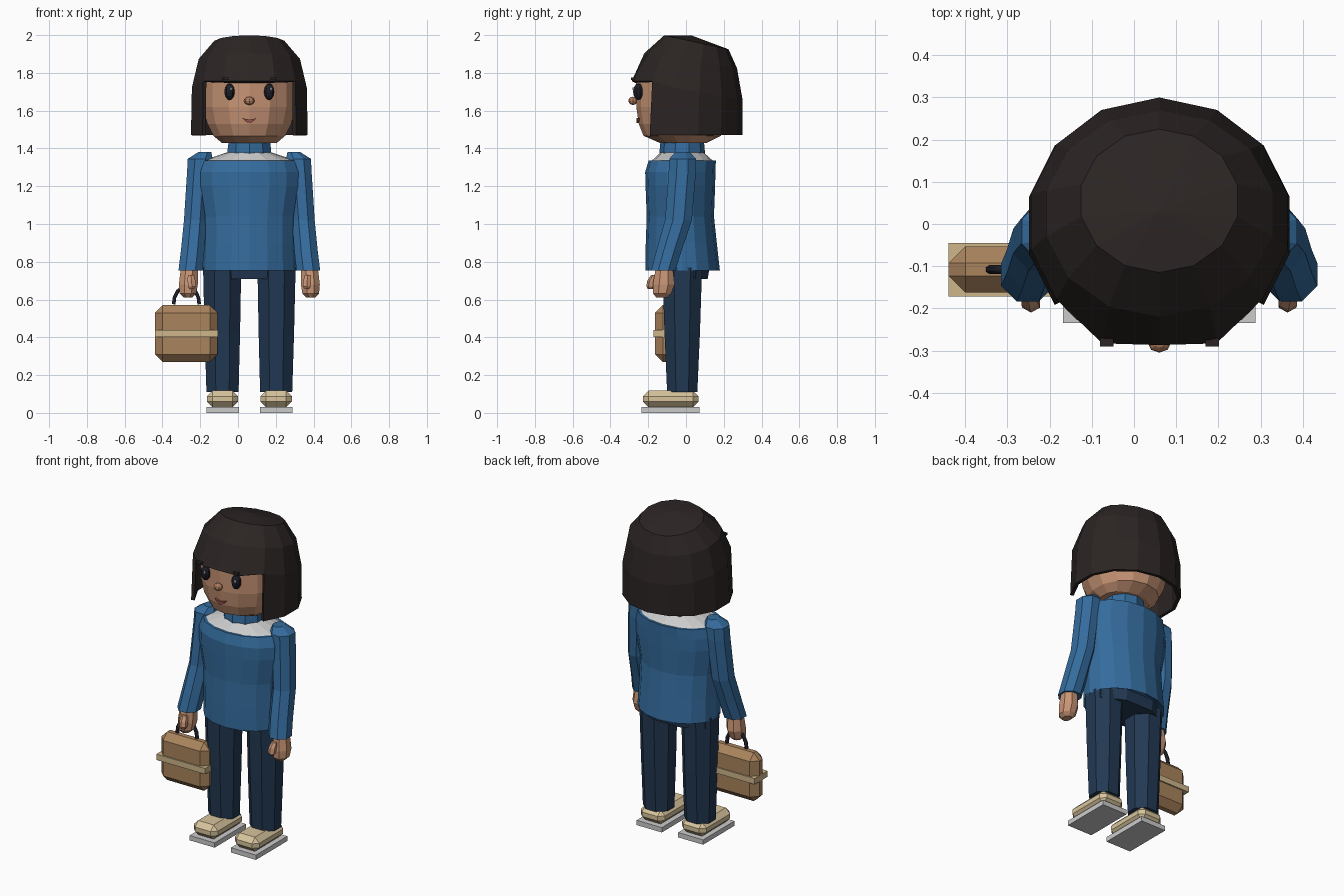
import bpy, bmesh, math
from mathutils import Vector

if "Cube" in bpy.data.objects:
    bpy.data.objects.remove(bpy.data.objects["Cube"])

CX = 0.06  # the figure's own centre line


def mat(name, r, g, b):
    m = bpy.data.materials.new(name)
    m.diffuse_color = (r, g, b, 1)
    m.use_nodes = True
    m.node_tree.nodes["Principled BSDF"].inputs["Base Color"].default_value = m.diffuse_color
    return m


HAIR = mat("hair", .024, .018, .017)
SKIN = mat("skin", .58, .30, .18)
KNIT = mat("knit", .035, .15, .34)
DENIM = mat("denim", .016, .040, .085)
TAN = mat("tan", .40, .23, .11)
CREAM = mat("cream", .62, .47, .26)
SHOE = mat("shoe", .68, .55, .33)
DARK = mat("dark", .012, .013, .02)
LIP = mat("lip", .30, .08, .07)
NOSE = mat("nose", .42, .20, .11)
LIGHT = mat("light", .75, .76, .77)


def finish(name, bm, material):
    bmesh.ops.recalc_face_normals(bm, faces=bm.faces)
    me = bpy.data.meshes.new(name)
    bm.to_mesh(me)
    bm.free()
    ob = bpy.data.objects.new(name, me)
    bpy.context.collection.objects.link(ob)
    me.materials.append(material)
    return ob


def loft(name, rings, n, material, phase=0.0):
    """Join horizontal rings (x, y, z, rx, ry) and cap both ends."""
    bm = bmesh.new()
    rows = []
    for x, y, z, rx, ry in rings:
        k = 1 / math.cos(math.pi / n) if phase else 1
        angs = [phase - math.pi / 2 + 2 * math.pi * i / n for i in range(n)]
        rows.append([bm.verts.new((x + k * rx * math.cos(a), y + k * ry * math.sin(a), z)) for a in angs])
    for a, b in zip(rows, rows[1:]):
        for i in range(n):
            j = (i + 1) % n
            bm.faces.new((a[i], a[j], b[j], b[i]))
    bm.faces.new(rows[0])
    bm.faces.new(rows[-1])
    return finish(name, bm, material)


def box(name, lo, hi, material, bevel=0):
    lo, hi = Vector(lo), Vector(hi)
    bm = bmesh.new()
    bmesh.ops.create_cube(bm, size=1)
    for v in bm.verts:
        v.co = (lo + hi) / 2 + v.co * (hi - lo)
    if bevel:
        bmesh.ops.bevel(bm, geom=list(bm.edges), offset=bevel, segments=1, affect='EDGES')
    return finish(name, bm, material)


def ball(name, c, r, material, u=10, v=6):
    bm = bmesh.new()
    bmesh.ops.create_uvsphere(bm, u_segments=u, v_segments=v, radius=1)
    for p in bm.verts:
        p.co = Vector(c) + p.co * Vector(r)
    return finish(name, bm, material)


# Head
loft("head", [(CX, -.015, 1.43, .15, .125), (CX, -.02, 1.467, .195, .205), (CX, -.02, 1.53, .228, .230),
              (CX, -.02, 1.62, .25, .243), (CX, -.02, 1.76, .25, .245), (CX, 0, 1.87, .19, .19),
              (CX, .02, 1.94, .10, .10)], 14, SKIN)

# Bobbed hair: tilted dome with the front left open below the fringe
N = 14
bm = bmesh.new()
crown = bm.verts.new((CX, .03, 1.998))
rows = []
for cy, z, tilt, rx, ry in [(.055, 1.962, .037, .19, .17), (.025, 1.865, .04, .275, .245),
                            (.005, 1.71, .055, .312, .295), (-.003, 1.47, 0, .317, .303)]:
    row = []
    for i in range(N):
        a = -math.pi / 2 + 2 * math.pi * i / N
        x, y, h = CX + rx * math.cos(a), cy + ry * math.sin(a), z - tilt * math.sin(a)
        if len(rows) == 2 and min(i, N - i) <= 2:
            h = 1.757
            if min(i, N - i) == 1:
                y = -.283
        row.append(bm.verts.new((x, max(y, -.287), h)))
    rows.append(row)
for i in range(N):
    j = (i + 1) % N
    bm.faces.new((crown, rows[0][i], rows[0][j]))
    for k in range(3):
        if k == 2 and i in (0, 1, N - 1, N - 2):
            continue
        bm.faces.new((rows[k][i], rows[k][j], rows[k + 1][j], rows[k + 1][i]))
hair = finish("hair", bm, HAIR)
hair.modifiers.new("thickness", 'SOLIDIFY').thickness = .02

# Face
for s, side in ((-1, "left"), (1, "right")):
    ex = CX + s * .105
    ball("eye_" + side, (ex, -.252, 1.70), (.029, .028, .044), DARK)
    ball("eye_glint_" + side, (ex + .01, -.278, 1.715), (.008, .006, .009), LIGHT, 6, 4)
    box("eyebrow_" + side, (CX + s * .125 - .016, -.291, 1.762), (CX + s * .125 + .016, -.27, 1.776), HAIR)
ball("nose", (CX, -.281, 1.652), (.028, .024, .022), NOSE, 8, 6)

ts = [-1 + i / 3 for i in range(7)]
outline = [(.038 * t, .008 * t * t - .004) for t in ts] + [(.038 * t, .026 * t * t - .022) for t in ts[-2:0:-1]]
bm = bmesh.new()
front = bm.faces.new([bm.verts.new((CX + x, -.261, 1.558 + z)) for x, z in outline])
ext = bmesh.ops.extrude_face_region(bm, geom=[front])
for v in ext["geom"]:
    if isinstance(v, bmesh.types.BMVert):
        v.co.y += .025
finish("mouth", bm, LIP)

# Sweater, collar and neck
loft("sweater_body", [(CX, -.018, .775, .22, .17), (CX, -.018, .755, .252, .197), (CX, -.025, .90, .247, .188),
                      (CX, -.03, 1.04, .248, .178), (CX, -.03, 1.20, .278, .184), (CX, -.03, 1.275, .278, .186),
                      (CX, -.02, 1.335, .258, .178)], 16, KNIT)
loft("shirt_yoke", [(CX, -.02, 1.33, .25, .17), (CX, -.02, 1.345, .22, .15), (CX, -.02, 1.378, .12, .115)], 16, LIGHT)
loft("roll_neck", [(CX, -.02, 1.34, .122, .118), (CX, -.02, 1.385, .122, .12), (CX, -.02, 1.44, .115, .115)], 10, KNIT)

# Trouser seat
loft("trouser_seat", [(CX, 0, .71, .225, .115), (CX, 0, .80, .225, .13)], 8, DENIM, math.pi / 8)

# Limbs, mirrored about the figure's centre line
for s, side in ((-1, "left"), (1, "right")):
    def at(rings):
        return [(CX + s * x, y, z, rx, ry) for x, y, z, rx, ry in rings]
    loft("sleeve_" + side, at([(.312, -.12, .755, .063, .064), (.300, -.09, .86, .062, .067),
                               (.286, -.04, 1.02, .060, .071), (.268, -.02, 1.27, .062, .072),
                               (.260, -.018, 1.345, .066, .070), (.235, -.018, 1.382, .033, .038)]), 8, KNIT, math.pi / 8)
    loft("hand_" + side, at([(.325, -.128, .612, .024, .030), (.325, -.126, .632, .044, .048),
                             (.323, -.118, .68, .050, .058), (.318, -.115, .765, .045, .045)]), 8, SKIN, math.pi / 8)
    loft("thumb_" + side, at([(.304, -.190, .655, .012, .012), (.304, -.187, .67, .024, .023),
                              (.306, -.180, .70, .024, .025), (.310, -.165, .73, .018, .02)]), 6, SKIN)
    loft("trouser_leg_" + side, at([(.142, -.02, .11, .085, .080), (.143, -.02, .43, .094, .094),
                                    (.144, -.02, .77, .101, .105)]), 8, DENIM, math.pi / 8)
    x = CX + s * .142
    box("sole_" + side, (x - .086, -.235, 0), (x + .086, .072, .03), LIGHT)
    box("shoe_" + side, (x - .083, -.228, .03), (x + .083, .066, .118), SHOE, .03)

# Bag held by the left hand
box("bag_body", (-.44, -.163, .27), (-.108, -.053, .57), TAN, .04)
box("bag_strap", (-.44, -.172, .402), (-.106, -.045, .438), CREAM)
cu = bpy.data.curves.new("bag_handle", 'CURVE')
cu.dimensions = '3D'
cu.bevel_depth = .011
cu.bevel_resolution = 1
sp = cu.splines.new('POLY')
sp.points.add(8)
for i, p in enumerate(sp.points):
    a = math.pi * i / 8
    p.co = (-.273 + .068 * math.cos(a), -.108, .575 + .095 * math.sin(a), 1)
handle = bpy.data.objects.new("bag_handle", cu)
bpy.context.collection.objects.link(handle)
cu.materials.append(DARK)
